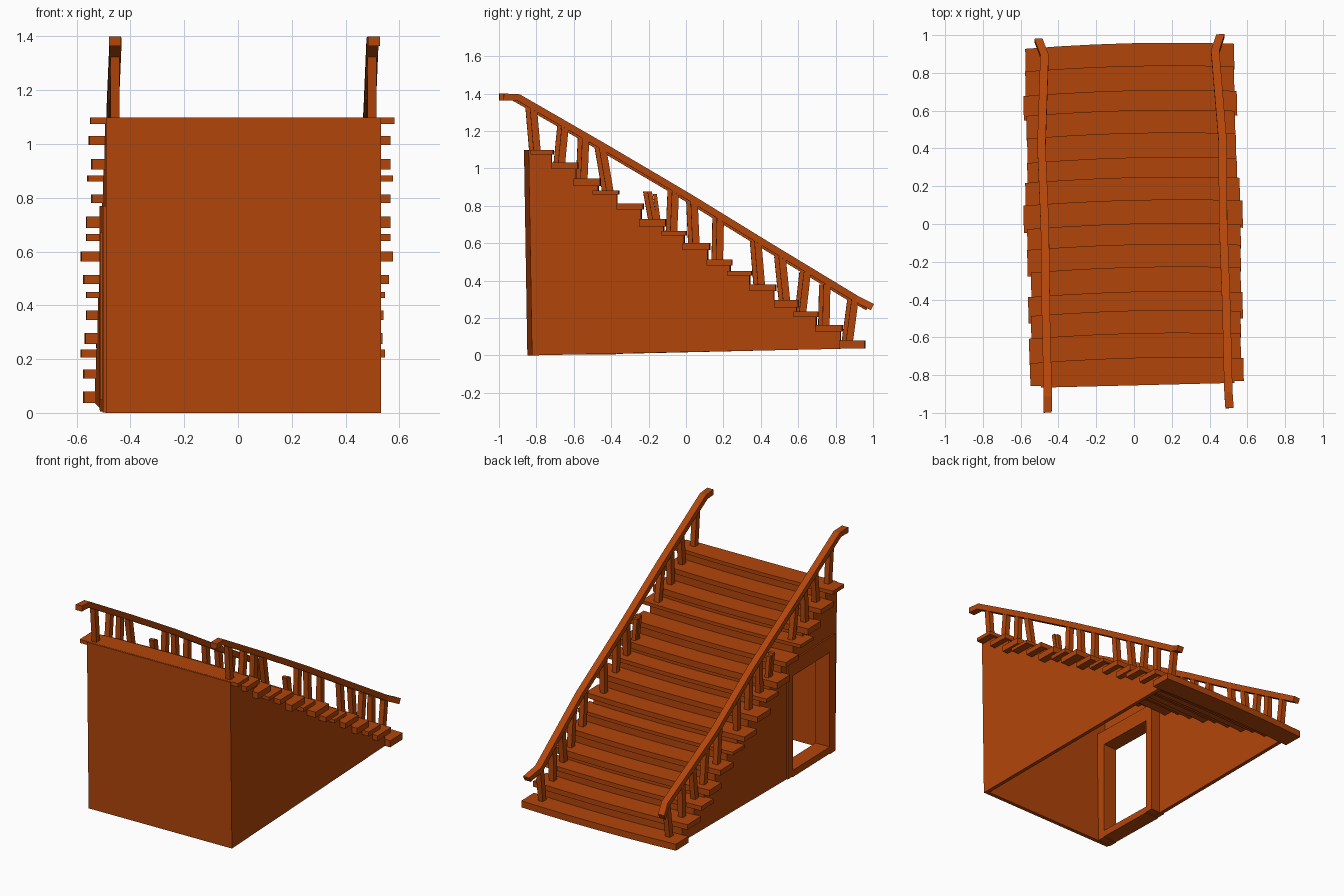
import bpy, bmesh, math
from mathutils import Matrix, Vector

if "Cube" in bpy.data.objects:
    bpy.data.objects.remove(bpy.data.objects["Cube"])

wood = bpy.data.materials.new("orange_brown_wood")
wood.diffuse_color = (0.45, 0.06, 0.003, 1)
wood.use_nodes = True
wood.node_tree.nodes["Principled BSDF"].inputs["Base Color"].default_value = wood.diffuse_color
TURN = Matrix.Rotation(math.radians(1.4), 4, 'Z')   # whole stair sits slightly askew


def finish(name, bm):
    bmesh.ops.recalc_face_normals(bm, faces=bm.faces)
    bm.transform(TURN)
    me = bpy.data.meshes.new(name)
    bm.to_mesh(me)
    bm.free()
    me.materials.append(wood)
    ob = bpy.data.objects.new(name, me)
    bpy.context.collection.objects.link(ob)


def loft(name, rings):
    """Skin a list of equal-length rings and cap both ends."""
    bm = bmesh.new()
    vs = [[bm.verts.new(p) for p in r] for r in rings]
    n = len(rings[0])
    for a, b in zip(vs, vs[1:]):
        for i in range(n):
            j = (i + 1) % n
            bm.faces.new((a[i], a[j], b[j], b[i]))
    bm.faces.new(vs[0])
    bm.faces.new(vs[-1])
    finish(name, bm)


def box(name, x0, x1, y0, y1, z0, z1):
    loft(name, [[(x, y0, z0), (x, y1, z0), (x, y1, z1), (x, y0, z1)] for x in (x0, x1)])


def plank(name, x0, x1, y0, y1, z0, z1, bow_back, bow_front):
    """Board across the stair, bowed outwards in the middle."""
    rings = []
    for i in range(7):
        t = i / 6
        k = 4 * t * (1 - t)
        x, a, b = x0 + (x1 - x0) * t, y0 + bow_back * k, y1 + bow_front * k
        rings.append([(x, a, z0), (x, b, z0), (x, b, z1), (x, a, z1)])
    loft(name, rings)


def stick(name, p, q, wx, wy):
    """Square post from p to q."""
    loft(name, [[(c[0] + a * wx / 2, c[1] + b * wy / 2, c[2])
                 for a, b in ((-1, -1), (1, -1), (1, 1), (-1, 1))] for c in (p, q)])


# treads: back edge, front edge, bottom, top, left end, right end
TREADS = [
    (-.86, -.71, 1.075, 1.099, -.55, .58), (-.72, -.58, .997, 1.03, -.555, .565),
    (-.60, -.46, .905, .945, -.545, .565), (-.50, -.36, .86, .882, -.56, .575),
    (-.37, -.23, .78, .812, -.545, .565), (-.25, -.11, .688, .73, -.565, .565),
    (-.13, .0, .64, .666, -.565, .565), (-.02, .125, .563, .60, -.585, .575),
    (.11, .245, .48, .513, -.575, .56), (.22, .35, .428, .45, -.565, .545),
    (.34, .48, .345, .38, -.565, .54), (.47, .60, .257, .297, -.57, .535),
    (.575, .705, .206, .235, -.585, .545), (.69, .835, .128, .162, -.575, .53),
    (.82, .955, .037, .08, -.575, .53)]
WALL_X, WALL_T = .512, .025
BOW = .016
steps = []
for i, (y0, y1, z0, z1, xl, xr) in enumerate(TREADS):
    s = .0244 * (y0 + y1) / 2
    y0, y1 = y0 - .014, y1 - .014
    if i == 0:
        y0 = -.845
    plank("tread", xl + s, xr + s, y0, y1, z0, z1, BOW if i else 0, BOW)
    steps.append((y1 - .008, z0 + .005))
    # riser down to the next tread
    if i < len(TREADS) - 1:
        nz = TREADS[i + 1][3] - .005
        plank("riser", -WALL_X + .005, WALL_X - .005, y1 - .03, y1 - .01, nz, z0 + .005, BOW, BOW)

# stepped side walls, the left one notched for the doorway
DOOR = [(-.36, .008), (-.36, .69), (-.77, .69), (-.77, .001)]


def side_wall(name, x0, x1, notch):
    prof = [(-.835, 0), (-.848, steps[0][1])]
    for i, (y, z) in enumerate(steps[:-1]):
        prof += [(y, z), (y, steps[i + 1][1])]
    prof[-1] = (prof[-1][0], .035)
    prof += notch
    loft(name, [[(x, y, z) for y, z in prof] for x in (x0, x1)])


side_wall("right_wall", WALL_X - WALL_T, WALL_X, [])
side_wall("left_wall", -WALL_X, -WALL_X + WALL_T, DOOR)

# upright end wall, leaning slightly
loft("end_wall", [[(-WALL_X, y, z), (WALL_X, y, z), (WALL_X, y + .025, z), (-WALL_X, y + .025, z)]
                  for y, z in ((-.836, 0), (-.854, 1.098))])

# door frame
FX0, FX1 = -.522, -.42
box("door_jamb", FX0, FX1, -.82, -.76, .002, .77)
box("door_jamb", FX0, FX1, -.365, -.31, .011, .77)
box("door_lintel", FX0, FX1, -.761, -.364, .67, .77)
box("door_sill", FX0, FX1, -.761, -.364, .006, .05)

# handrails: distance from centre, y, z
RAIL = [(.482, -.987, 1.382), (.478, -.91, 1.38), (.478, -.45, 1.115), (.472, 0, .85),
        (.48, .42, .592), (.452, .9, .302), (.482, .985, .258)]


def rail_x(y):
    for a, b in zip(RAIL, RAIL[1:]):
        if y <= b[1]:
            return a[0] + (b[0] - a[0]) * (y - a[1]) / (b[1] - a[1])
    return RAIL[-1][0]


# balusters: foot y, foot z, head y, head z
POSTS = [(-.80, 1.09, -.82, 1.325), (-.67, 1.02, -.65, 1.225), (-.55, .935, -.54, 1.162),
         (-.41, .875, -.45, 1.11), (-.07, .655, -.06, .88), (.05, .59, .04, .82),
         (.175, .505, .18, .735), (.40, .37, .38, .612), (.535, .285, .51, .53),
         (.62, .225, .645, .445), (.745, .15, .75, .38), (.87, .07, .90, .295)]
for side, label in ((-1, "left"), (1, "right")):
    rings = []
    pts = [Vector((side * x, y, z)) for x, y, z in RAIL]
    for i, p in enumerate(pts):
        d = pts[min(i + 1, len(pts) - 1)] - pts[max(i - 1, 0)]
        up = Vector((0, -d.z, d.y)).normalized() * .018
        w = Vector((.022, 0, 0))
        rings.append([p - w - up, p + w - up, p + w + up, p - w + up])
    loft(label + "_handrail", rings)
    for y0, z0, y1, z1 in POSTS:
        stick(label + "_baluster", (side * rail_x(y0), y0 - .008, z0),
              (side * rail_x(y1), y1 - .008, z1), .034, .038)
    # snapped baluster with two splinters
    x = side * .475
    stick(label + "_broken_baluster", (x, -.178, .72), (x, -.206, .875), .034, .024)
    stick(label + "_broken_splinter", (x, -.158, .72), (x, -.178, .862), .026, .02)
